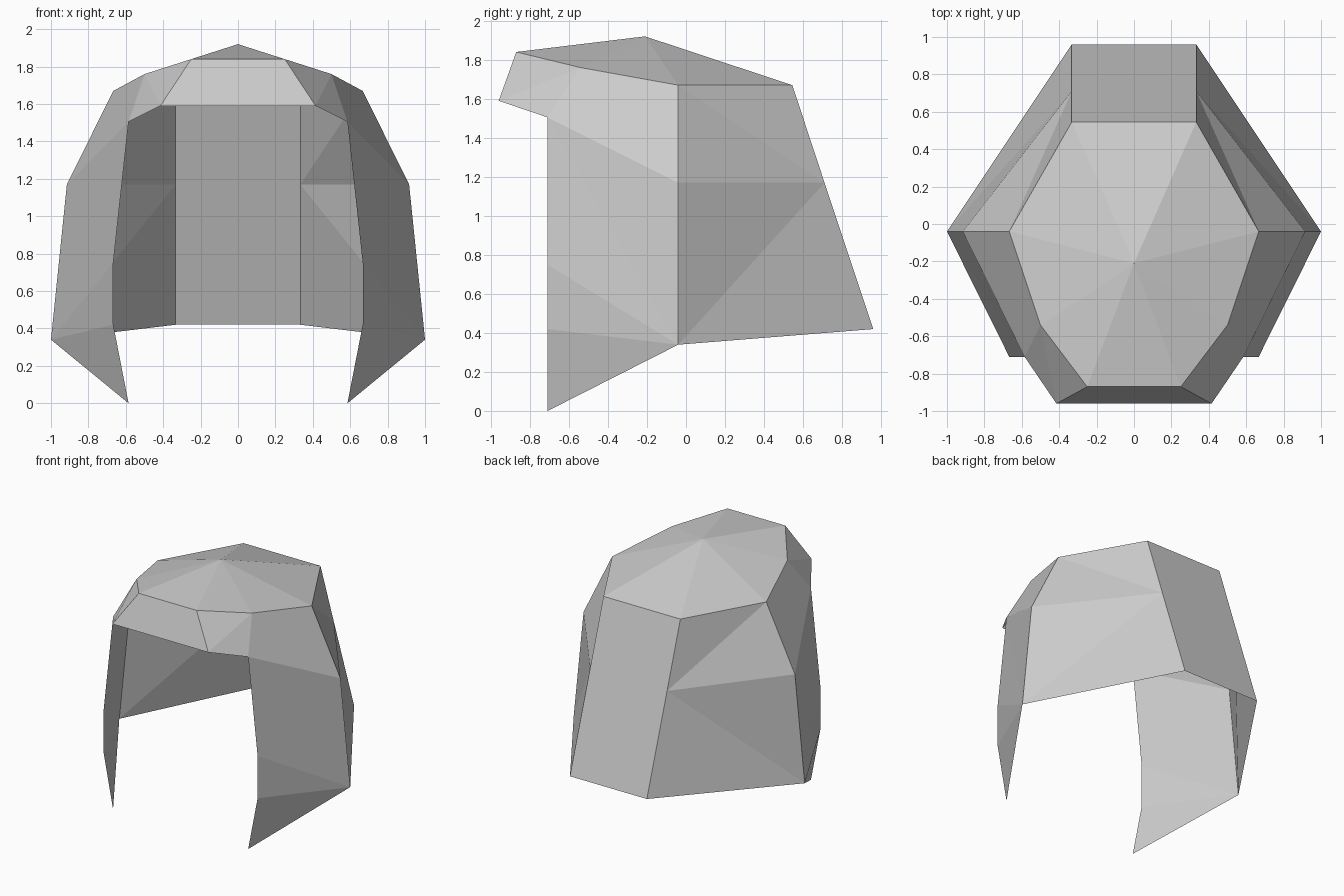
import bpy
import bmesh

cube = bpy.data.objects.get("Cube")
if cube:
    bpy.data.objects.remove(cube, do_unlink=True)

# One flat grey for the whole shell
grey = bpy.data.materials.new("plain grey")
grey.use_nodes = True
grey.diffuse_color = (0.6, 0.6, 0.6, 1)
grey.node_tree.nodes["Principled BSDF"].inputs["Base Color"].default_value = (0.6, 0.6, 0.6, 1)

# Named corners of the left half
corners = {
    "apex": (0, -0.21, 1.92),
    "crown_front": (0.25, -0.87, 1.84),
    "crown_temple": (0.5, -0.54, 1.76),
    "crown_side": (0.667, -0.04, 1.67),
    "crown_back": (0.333, 0.545, 1.67),
    "brow_corner": (0.415, -0.96, 1.59),
    "temple": (0.585, -0.71, 1.505),
    "side": (0.915, -0.04, 1.17),
    "back": (0.333, 0.71, 1.17),
    "cheek_top": (0.667, -0.71, 0.75),
    "cheek_low": (0.667, -0.71, 0.42),
    "cheek_tip": (0.585, -0.71, 0),
    "side_hem": (1, -0.04, 0.34),
    "back_hem": (0.333, 0.96, 0.42),
}
# Points on the centre line, level with their outer neighbours
for name in ("crown_front", "brow_corner", "crown_back", "back", "back_hem"):
    corners["mid_" + name] = (0,) + corners[name][1:]

panels = [
    # crown fan
    "apex mid_crown_front crown_front",
    "apex crown_front crown_temple",
    "apex crown_temple crown_side",
    "apex crown_side crown_back",
    "apex crown_back mid_crown_back",
    # brow and temple
    "mid_crown_front mid_brow_corner brow_corner crown_front",
    "crown_front brow_corner crown_temple",
    "brow_corner temple crown_temple",
    "crown_temple temple crown_side",
    "temple side crown_side",
    # cheek guard
    "temple cheek_top side_hem",
    "temple side_hem side",
    "cheek_top cheek_low side_hem",
    "cheek_low cheek_tip side_hem",
    # rear side
    "crown_side back crown_back",
    "crown_side side back",
    "side side_hem back",
    "side_hem back_hem back",
    # back plate
    "crown_back back mid_back mid_crown_back",
    "back back_hem mid_back_hem mid_back",
]

bm = bmesh.new()
verts = {name: bm.verts.new(co) for name, co in corners.items()}
for panel in panels:
    bm.faces.new([verts[name] for name in panel.split()])

# Outward normals, judged by the crown
bmesh.ops.recalc_face_normals(bm, faces=bm.faces)
bm.faces.ensure_lookup_table()
if bm.faces[0].normal.z < 0:
    bmesh.ops.reverse_faces(bm, faces=bm.faces)

mesh = bpy.data.meshes.new("helmet_shell")
bm.to_mesh(mesh)
bm.free()
mesh.materials.append(grey)
shell = bpy.data.objects.new("helmet_shell", mesh)
bpy.context.collection.objects.link(shell)

# Right half
mirror = shell.modifiers.new("mirror", "MIRROR")
mirror.use_clip = True
mirror.merge_threshold = 0.001
